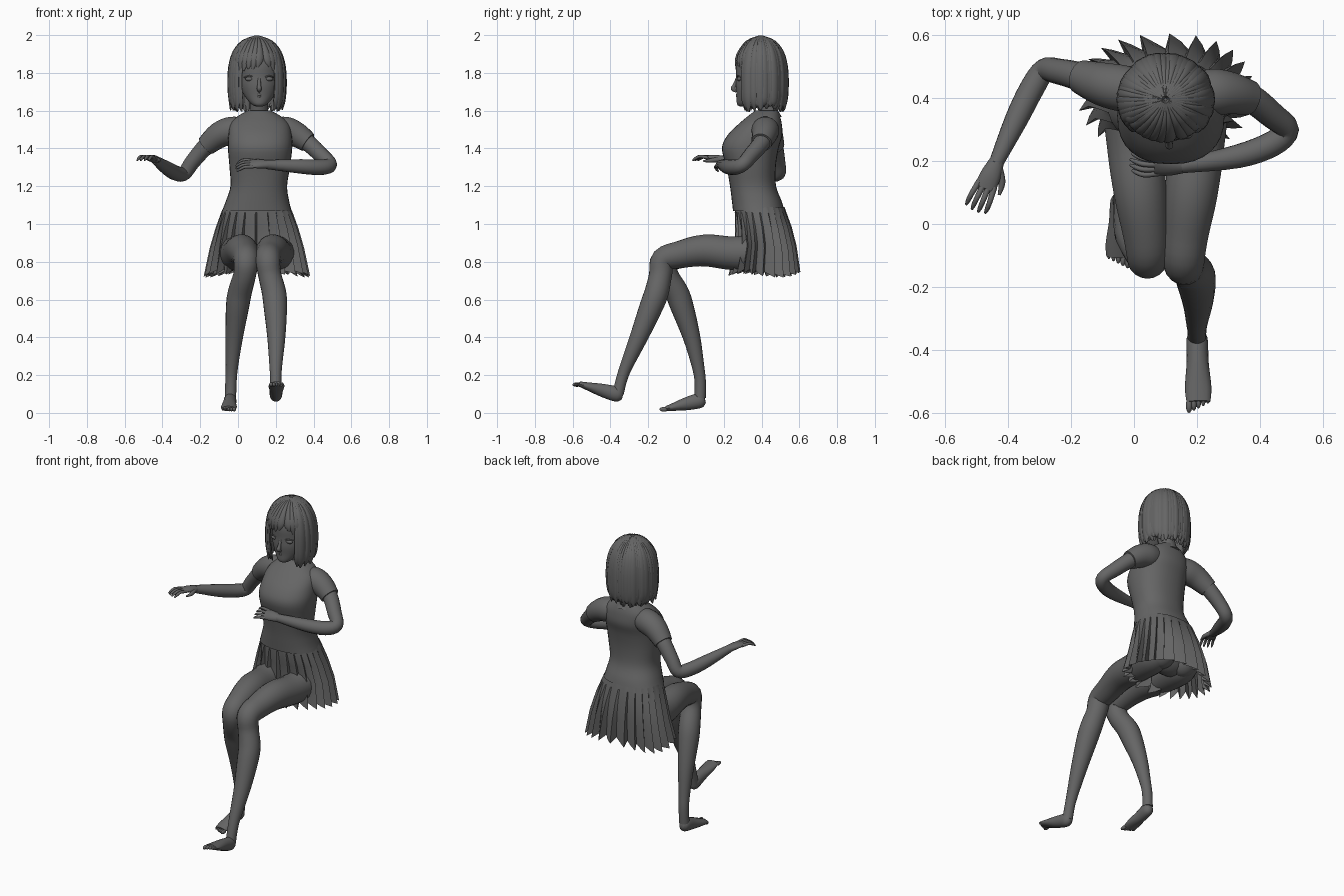
import bpy, bmesh, math, random
from mathutils import Vector

random.seed(4)
if "Cube" in bpy.data.objects:
    bpy.data.objects.remove(bpy.data.objects["Cube"])

grey = bpy.data.materials.new("dark_grey")
grey.use_nodes = True
grey.diffuse_color = (0.13, 0.13, 0.13, 1)
grey.node_tree.nodes["Principled BSDF"].inputs["Base Color"].default_value = grey.diffuse_color


def finish(name, bm, angle=50):
    """Turn a bmesh into a smooth shaded object."""
    bmesh.ops.recalc_face_normals(bm, faces=bm.faces)
    mesh = bpy.data.meshes.new(name)
    bm.to_mesh(mesh)
    bm.free()
    mesh.materials.append(grey)
    obj = bpy.data.objects.new(name, mesh)
    bpy.context.collection.objects.link(obj)
    bpy.ops.object.select_all(action='DESELECT')
    obj.select_set(True)
    bpy.context.view_layer.objects.active = obj
    bpy.ops.object.shade_smooth_by_angle(angle=math.radians(angle))


def smooth_points(points, steps=4):
    """Catmull-Rom interpolation through tuples of any length."""
    p = [points[0]] + list(points) + [points[-1]]
    out = []
    for i in range(len(points) - 1):
        a, b, c, d = p[i:i + 4]
        for k in range(steps):
            t = k / steps
            out.append([0.5 * (2 * q + (r - o) * t + (2 * o - 5 * q + 4 * r - s) * t * t
                               + (3 * q - o - 3 * r + s) * t ** 3)
                        for o, q, r, s in zip(a, b, c, d)])
    return out + [list(points[-1])]


def skin(bm, rings, caps=True):
    """Bridge closed rings of points."""
    rows = [[bm.verts.new(v) for v in ring] for ring in rings]
    n = len(rows[0])
    for lo, hi in zip(rows, rows[1:]):
        for i in range(n):
            j = (i + 1) % n
            bm.faces.new((lo[i], lo[j], hi[j], hi[i]))
    if caps:
        bm.faces.new(rows[0])
        bm.faces.new(rows[-1])


def tube(bm, points, side=None, sides=14, steps=4):
    """Tapered tube; each point is x, y, z, side radius and optional second radius."""
    pts = smooth_points([p if len(p) == 5 else (*p, p[3]) for p in points], steps)
    pos = [Vector(p[:3]) for p in pts]
    u, rings = side, []
    for i, p in enumerate(pts):
        t = (pos[min(i + 1, len(pos) - 1)] - pos[max(i - 1, 0)]).normalized()
        u = Vector(u) if u else t.orthogonal()
        u = (u - t * u.dot(t)).normalized()
        v = t.cross(u)
        angles = [math.tau * k / sides for k in range(sides)]
        rings.append([pos[i] + u * p[3] * math.cos(a) + v * p[4] * math.sin(a) for a in angles])
    skin(bm, rings)


def stack(bm, levels, power=2.0, sides=32):
    """Loft of level superellipses: z, centre x, centre y, radius x, radius y."""
    def wave(f):
        return math.copysign(abs(f) ** (2 / power), f)
    rings = []
    for z, cx, cy, rx, ry in smooth_points(levels):
        angles = [math.tau * k / sides for k in range(sides)]
        rings.append([(cx + rx * wave(math.cos(a)), cy + ry * wave(math.sin(a)), z) for a in angles])
    skin(bm, rings)


def ball(bm, centre, size):
    made = bmesh.ops.create_uvsphere(bm, u_segments=16, v_segments=10, radius=1)["verts"]
    bmesh.ops.scale(bm, vec=size, verts=made)
    bmesh.ops.translate(bm, vec=centre, verts=made)


# Shirt body and sleeves
bm = bmesh.new()
stack(bm, [(1.07, .1, .385, .184, .136), (1.12, .103, .375, .168, .132), (1.2, .11, .355, .15, .122),
           (1.3, .115, .345, .16, .13), (1.4, .117, .34, .17, .15), (1.47, .117, .365, .168, .145),
           (1.53, .115, .393, .155, .114), (1.57, .113, .412, .115, .085), (1.6, .112, .425, .062, .06)], 2.3)
finish("shirt_body", bm)
sleeves = {"right": [(.04, .42, 1.5, .06), (-.03, .43, 1.495, .074), (-.1, .445, 1.47, .069), (-.17, .468, 1.413, .054)],
           "left": [(.18, .42, 1.5, .06), (.25, .42, 1.495, .074), (.31, .415, 1.473, .067), (.37, .4, 1.432, .055)]}
arms = {"right": [(-.1, .445, 1.46, .05), (-.17, .468, 1.41, .046), (-.24, .485, 1.33, .041), (-.285, .488, 1.268, .038),
                  (-.325, .43, 1.268, .04), (-.375, .33, 1.295, .037), (-.44, .19, 1.34, .023)],
        "left": [(.31, .415, 1.47, .05), (.37, .4, 1.43, .046), (.44, .345, 1.365, .042), (.487, .3, 1.315, .038),
                 (.44, .255, 1.3, .041), (.33, .215, 1.305, .038), (.15, .185, 1.315, .024)]}


def hand(bm, wrist, along, up, thumb):
    w, d, n = Vector(wrist), Vector(along).normalized(), Vector(up).normalized()
    s = d.cross(n).normalized()

    def at(forward, sideways, lift, *radii):
        return (*(w + d * forward + s * sideways + n * lift), *radii)
    tube(bm, [at(-.01, 0, 0, .024, .021), at(.04, 0, .005, .033, .018), at(.085, 0, .004, .034, .011)], s)
    for i in (-1.5, -.5, .5, 1.5):
        reach = .085 - .006 * abs(i)
        tube(bm, [at(.07, i * .017, .004, .01), at(.08 + reach * .45, i * .021, .006, .0085),
                  at(.08 + reach * .8, i * .022, -.008, .0075), at(.08 + reach, i * .022, -.02, .004)], sides=8)
    tube(bm, [at(.01, thumb * .015, 0, .014), at(.045, thumb * .042, -.008, .011),
              at(.085, thumb * .05, -.016, .005)], sides=8)


# Arms and hands
pose = {"right": ((-.4, -.9, .1), (0, 0, 1), -1), "left": ((-1, 0, 0), (0, -.6, .8), 1)}
for name in ("right", "left"):
    bm = bmesh.new()
    tube(bm, sleeves[name], sides=20)
    finish(name + "_sleeve", bm)
    bm = bmesh.new()
    tube(bm, arms[name])
    hand(bm, arms[name][-1][:3], *pose[name])
    finish(name + "_arm", bm)

# Legs
legs = {"right": [(.02, .5, .87, .06), (0, .42, .85, .1), (.003, .25, .845, .09), (.02, .1, .86, .085), (.037, -.03, .838, .073),
                  (.043, -.105, .803, .066), (.035, -.1, .73, .06), (.01, -.05, .64, .063), (-.003, -.02, .56, .061),
                  (-.02, .03, .4, .046), (-.032, .063, .25, .033), (-.037, .075, .17, .03), (-.04, .075, .08, .03)],
        "left": [(.18, .5, .87, .06), (.2, .42, .85, .1), (.198, .25, .845, .09), (.182, .1, .86, .085), (.165, -.03, .838, .073),
                 (.158, -.12, .81, .066), (.168, -.135, .73, .061), (.19, -.155, .64, .064), (.198, -.185, .56, .062),
                 (.203, -.25, .4, .048), (.2, -.315, .25, .034), (.2, -.34, .18, .03), (.2, -.36, .1, .03)]}
feet = {"right": ((-.04, .1, .072), (-.05, -.105, .022)), "left": ((.2, -.335, .09), (.205, -.565, .153))}
for name in ("right", "left"):
    bm = bmesh.new()
    tube(bm, legs[name], sides=20)
    heel, ball_of_foot = map(Vector, feet[name])
    sections = [(0, .016, .02), (.12, .033, .04), (.45, .035, .036), (.8, .042, .022), (1, .038, .014)]
    tube(bm, [(*heel.lerp(ball_of_foot, f), a, b) for f, a, b in sections], (1, 0, 0))
    inner = 1 if name == "right" else -1
    for i in range(5):
        x, y, z = ball_of_foot + Vector((inner * (.03 - .015 * i), 0, 0))
        size = .012 - .0012 * i
        ball(bm, (x, y - .012 + .005 * i, z - .003), (size * .85, size * 2, size))
    finish(name + "_leg", bm)

# Pelvis under the skirt
bm = bmesh.new()
ball(bm, (.1, .425, .92), (.18, .115, .16))
for x in (.02, .18):
    ball(bm, (x, .46, .86), (.09, .09, .1))
finish("pelvis", bm)

# Pleated skirt with a saw-tooth section
bm = bmesh.new()
pleats, rings = 24, []
skirt_levels = [(1.09, .1, .392, .176, .13, 0), (1.06, .1, .395, .188, .135, .002), (.98, .1, .41, .212, .142, .008),
                (.88, .1, .422, .235, .148, .015), (.735, .1, .415, .258, .167, .024)]
for z, cx, cy, rx, ry, depth in skirt_levels:
    ring = []
    for i in range(pleats):
        for f, out in ((0, -1), (.45, 0), (.9, 1)):
            a = math.tau * (i + f) / pleats
            c, s = math.cos(a), math.sin(a)
            x = math.copysign(abs(c) ** .85, c) * (rx + depth * out)
            y = math.copysign(abs(s) ** .85, s) * (ry + depth * out)
            drop = depth * (.5 * out + .4 * math.sin(3 * a) - .5 * s * s)
            ring.append((cx + x, cy + y, z - drop))
    rings.append(ring)
skin(bm, rings, caps=False)
finish("pleated_skirt", bm, 30)

# Head, neck and face
bm = bmesh.new()
stack(bm, [(1.622, .113, .305, .016, .02), (1.635, .113, .313, .042, .043), (1.68, .113, .345, .08, .077),
           (1.73, .112, .367, .102, .104), (1.78, .11, .385, .111, .12), (1.85, .108, .395, .118, .13),
           (1.92, .105, .4, .1, .108), (1.975, .1, .4, .04, .045)])
tube(bm, [(.11, .45, 1.55, .06), (.11, .435, 1.6, .05), (.112, .41, 1.7, .05)])
tube(bm, [(.112, .272, 1.775, .007), (.112, .257, 1.735, .01), (.112, .25, 1.716, .013), (.112, .268, 1.703, .008)])
for lift in (-.004, .005):
    tube(bm, [(.086, .287, 1.683, .002), (.112, .27, 1.68 + lift, .006), (.138, .287, 1.683, .002)], sides=8)
for side in (-1, 1):
    ball(bm, (.112 + side * .05, .283, 1.768), (.024, .013, .012))
    tube(bm, [(.112 + side * .026, .274, 1.776, .003), (.112 + side * .052, .274, 1.784, .004),
              (.112 + side * .08, .298, 1.775, .003)], sides=6)
finish("head", bm)

# Bob hair made of overlapping flat locks
profile = [(1.987, .06), (1.963, .5), (1.91, .81), (1.83, .97), (1.73, 1.0), (1.65, .95), (1.605, .88)]


def lock(bm, angle, levels, width, layer=1.0, sweep=0.0):
    points = []
    for i, (z, f) in enumerate(levels):
        a = angle + sweep * i / len(levels)
        last = i == len(levels) - 1
        w = .004 if last else width * max(f, .3)
        points.append((.1 + .145 * layer * f * math.sin(a), .396 - .138 * layer * f * math.cos(a), z,
                       w, .003 if last else .011))
    tube(bm, points, (math.cos(angle), math.sin(angle), 0), sides=8, steps=3)


bm = bmesh.new()
count = 34
for layer in (1.0, .93):
    for i in range(count):
        a = math.radians(50 + 260 * (i + (1 - layer) * 7) / (count - 1))
        tip = random.uniform(-.012, .02)
        levels = profile[:-1] + [(1.605 + tip, .86 + random.uniform(-.05, .1))]
        lock(bm, a, levels, random.uniform(.02, .028), layer + random.uniform(-.015, .02))
for i in range(11):
    a = math.radians(-54 + 108 * i / 10)
    end = 1.83 - .03 * abs(i - 6) / 5 + random.uniform(-.008, .008)
    lock(bm, a, profile[:3] + [(1.865, .92), (end, .95)], .025, 1.0, -.2 if i < 7 else .15)
finish("bob_hair", bm, 60)
